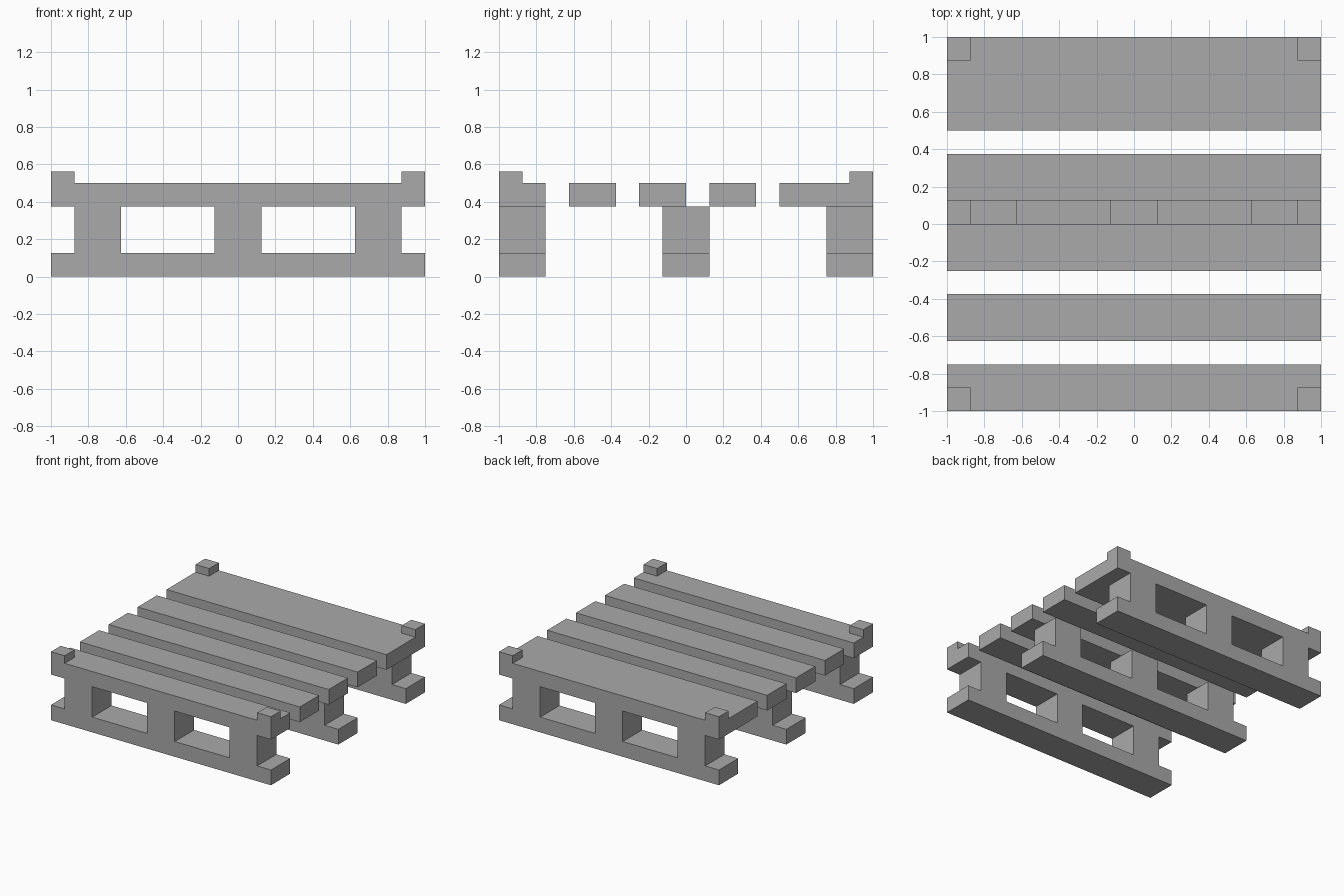
import bpy
import bmesh
from mathutils import Vector

if "Cube" in bpy.data.objects:
    bpy.data.objects.remove(bpy.data.objects["Cube"])

grey = bpy.data.materials.new("plain grey")
grey.diffuse_color = (0.4, 0.4, 0.4, 1)
grey.use_nodes = True
grey.node_tree.nodes["Principled BSDF"].inputs["Base Color"].default_value = grey.diffuse_color


def box(name, x, y, z):
    """Box from (min, max) ranges on each axis."""
    bm = bmesh.new()
    bmesh.ops.create_cube(bm, size=1)
    size = Vector((x[1] - x[0], y[1] - y[0], z[1] - z[0]))
    centre = Vector((x[0] + x[1], y[0] + y[1], z[0] + z[1])) / 2
    bmesh.ops.scale(bm, vec=size, verts=bm.verts)
    bmesh.ops.translate(bm, vec=centre, verts=bm.verts)
    mesh = bpy.data.meshes.new(name)
    bm.to_mesh(mesh)
    bm.free()
    mesh.materials.append(grey)
    obj = bpy.data.objects.new(name, mesh)
    bpy.context.collection.objects.link(obj)
    return obj


# Three skids, each carrying three spacer blocks
for row, yc in (("front", -0.875), ("middle", 0), ("back", 0.875)):
    y = (yc - 0.125, yc + 0.125)
    box(f"{row}_skid", (-1, 1), y, (0, 0.125))
    for side, xc in (("left", -0.75), ("centre", 0), ("right", 0.75)):
        box(f"{row}_{side}_block", (xc - 0.125, xc + 0.125), y, (0.125, 0.375))

# Deck boards, front to back; the last one is double width
for i, y in enumerate([(-1, -0.75), (-0.625, -0.375), (-0.25, 0),
                       (0.125, 0.375), (0.5, 1)]):
    box(f"deck_board_{i + 1}", (-1, 1), y, (0.375, 0.5))

# Raised corner stops
for row, y in (("front", (-1, -0.875)), ("back", (0.875, 1))):
    for side, x in (("left", (-1, -0.875)), ("right", (0.875, 1))):
        box(f"{row}_{side}_corner_stop", x, y, (0.5, 0.5625))
